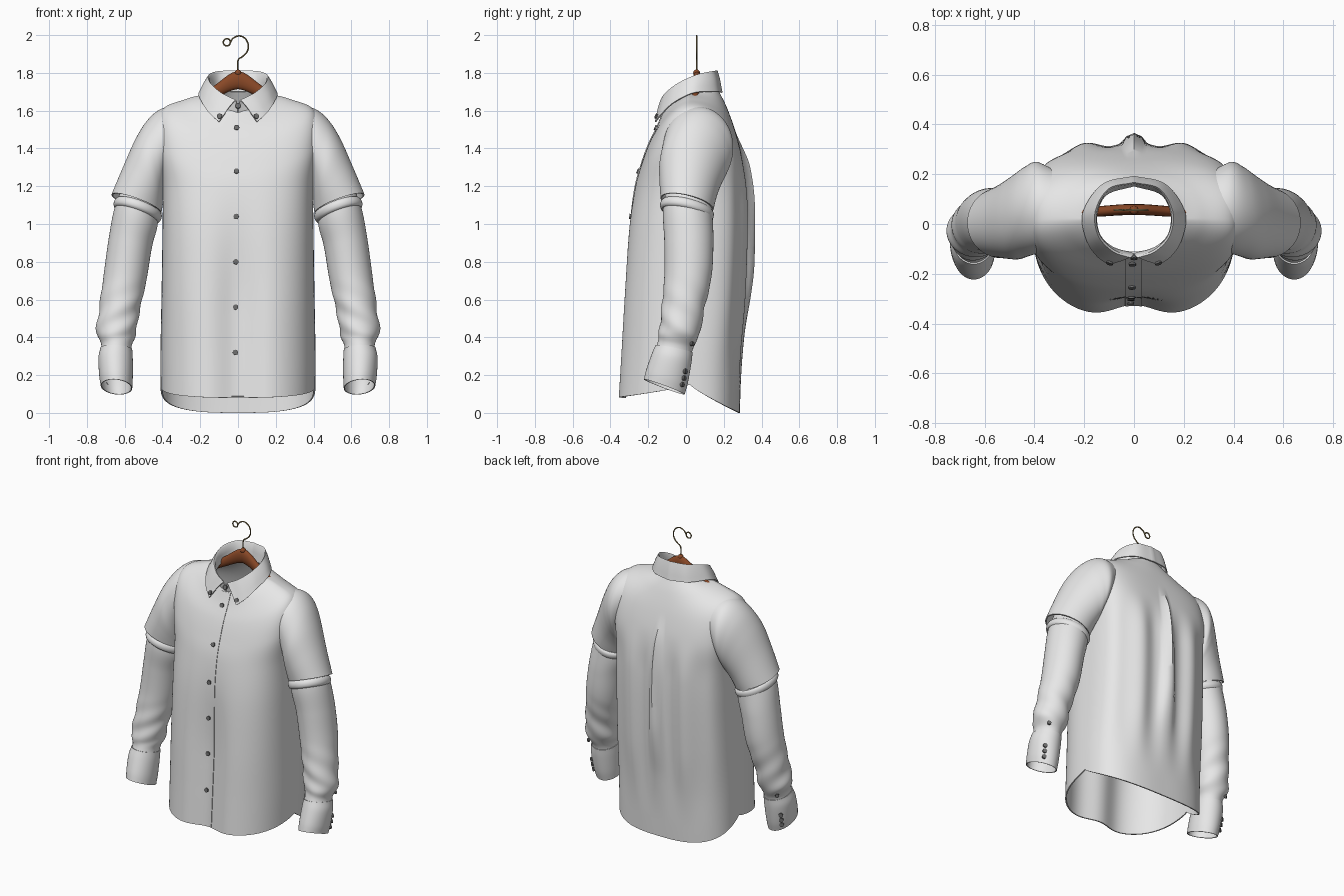
import bpy, bmesh, math
from mathutils import Vector
from mathutils.bvhtree import BVHTree

if "Cube" in bpy.data.objects:
    bpy.data.objects.remove(bpy.data.objects["Cube"])


def material(name, rgb):
    m = bpy.data.materials.new(name)
    m.diffuse_color = (*rgb, 1)
    m.use_nodes = True
    m.node_tree.nodes["Principled BSDF"].inputs["Base Color"].default_value = m.diffuse_color
    return m


CLOTH = material("light grey cloth", (0.85, 0.85, 0.85))
BUTTON = material("dark grey button", (0.15, 0.15, 0.15))
WOOD = material("brown wood", (0.25, 0.065, 0.02))
METAL = material("brass", (0.25, 0.19, 0.08))


def ramp(a, b, v):
    t = max(0, min(1, (v - a) / (b - a)))
    return t * t * (3 - 2 * t)


def spline(keys, n):
    """Catmull-Rom through tuples of numbers, n steps per span."""
    k = [Vector(q) for q in keys]
    k = [2 * k[0] - k[1]] + k + [2 * k[-1] - k[-2]]
    out = []
    for i in range(1, len(k) - 2):
        a, b, c, d = k[i - 1:i + 3]
        for j in range(n):
            t = j / n
            out.append(0.5 * (2 * b + (c - a) * t + (2 * a - 5 * b + 4 * c - d) * t * t
                              + (3 * b - a - 3 * c + d) * t ** 3))
    return out + [k[-2]]


def finish(ob, mat, thick=0, mirror=False, offset=-1):
    ob.data.materials.clear()
    ob.data.materials.append(mat)
    bpy.ops.object.select_all(action='DESELECT')
    ob.select_set(True)
    bpy.context.view_layer.objects.active = ob
    if mirror:
        ob.modifiers.new("mirror", 'MIRROR')
    if thick:
        s = ob.modifiers.new("cloth", 'SOLIDIFY')
        s.thickness, s.offset = thick, offset
    for m in list(ob.modifiers):
        bpy.ops.object.modifier_apply(modifier=m.name)
    bpy.ops.object.shade_smooth_by_angle(angle=math.radians(45))
    return ob


def loft(name, rows, mat, closed=True, caps=False, loop=False, **kw):
    bm = bmesh.new()
    vs = [[bm.verts.new(p) for p in r] for r in rows]
    n = len(rows[0])
    for i in range(len(rows) if loop else len(rows) - 1):
        a, b = vs[i], vs[(i + 1) % len(rows)]
        for j in range(n if closed else n - 1):
            k = (j + 1) % n
            bm.faces.new((a[j], a[k], b[k], b[j]))
    if caps:
        bm.faces.new(vs[-1])
    bmesh.ops.recalc_face_normals(bm, faces=bm.faces)
    me = bpy.data.meshes.new(name)
    bm.to_mesh(me)
    bm.free()
    ob = bpy.data.objects.new(name, me)
    bpy.context.collection.objects.link(ob)
    return finish(ob, mat, **kw)


# --- body: z front, z side, z back, half width, y front, y back,
#     squareness front and back, sharpness of the height change at the sides
body_keys = [
    (0.08, 0.15, 0.00, 0.41, -0.380, 0.285, 2.5, 2.8, 0.6),
    (0.32, 0.35, 0.30, 0.41, -0.365, 0.295, 2.5, 2.8, 0.8),
    (0.62, 0.62, 0.62, 0.405, -0.345, 0.315, 2.6, 3.0, 1),
    (0.95, 0.95, 0.95, 0.40, -0.315, 0.325, 2.7, 3.2, 1),
    (1.18, 1.20, 1.18, 0.40, -0.275, 0.32, 2.8, 3.3, 1),
    (1.32, 1.44, 1.34, 0.425, -0.235, 0.30, 2.8, 3.2, 1.2),
    (1.43, 1.60, 1.49, 0.405, -0.195, 0.262, 2.5, 2.8, 1.5),
    (1.52, 1.66, 1.62, 0.28, -0.150, 0.215, 2.2, 2.3, 1.5),
    (1.60, 1.69, 1.71, 0.165, -0.118, 0.17, 2.0, 2.0, 1.3),
]
rows = []
for zf, zs, zb, hw, yf, yb, nf, nb, pz in spline(body_keys, 8):
    row = []
    for i in range(360):
        a = math.tau * i / 360
        c, s = math.cos(a), math.sin(a)
        n = nb if s > 0 else nf
        x = hw * math.copysign(abs(c) ** (2 / n), c)
        y = 0.02 + (yb - 0.02 if s > 0 else yf - 0.02) * abs(s) ** (2 / n)
        z = zs + ((zb if s > 0 else zf) - zs) * abs(s) ** pz
        if s < 0:    # front dips between two soft lobes
            y += 0.055 * math.exp(-(x / 0.12) ** 2) * ramp(1.3, 0.5, z) * abs(s)
        else:        # back pleat and hanging folds
            w = 0.014 + 0.045 * max(0, 1.5 - z)
            y += 0.03 * math.exp(-(x / w) ** 4) * ramp(1.5, 1.3, z) * ramp(0.4, 0.8, z)
            y += 0.011 * math.cos(math.tau * x / 0.2) * s * ramp(1.4, 1.1, z) * ramp(0.1, 0.6, z)
        row.append((x, y, z))
    rows.append(row)
body = loft("shirt_body", rows, CLOTH, thick=0.008)
tree = BVHTree.FromPolygons([v.co for v in body.data.vertices],
                            [p.vertices for p in body.data.polygons])


def front(x, z, off=0):
    p = tree.ray_cast(Vector((x, -1, z)), Vector((0, 1, 0)))[0]
    return Vector((x, (p.y if p else -0.125) - off, z))


# --- button placket following the front
loft("placket", [[front(x, 0.088 + 1.5 * i / 60, 0.002) for x in (-0.035, -0.018, 0, 0.018, 0.032)]
                 for i in range(61)], CLOTH, closed=False, thick=0.004, offset=0)


# --- sleeves: outer x z, inner x z, y centre, y radius, back tilt
def ring(k, n=64, wrinkle=0):
    xo, zo, xi, zi, yc, ry, tilt = k
    pts = []
    for i in range(n):
        a = math.tau * i / n
        c, s = math.cos(a), math.sin(a)
        mz = (zo + zi) / 2
        f = 1 + wrinkle * math.sin(3 * a + mz * 45) * ramp(0.34, 0.42, mz) * ramp(0.75, 0.5, mz)
        pts.append(Vector(((xo + xi) / 2 + f * c * (xo - xi) / 2, yc + f * s * ry,
                           mz + c * (zo - zi) / 2 + tilt * s)))
    return pts


short_keys = [
    (0.31, 1.625, 0.36, 1.26, 0.06, 0.165, 0),
    (0.40, 1.613, 0.385, 1.20, 0.065, 0.185, 0),
    (0.475, 1.555, 0.39, 1.15, 0.05, 0.182, 0),
    (0.54, 1.455, 0.395, 1.12, 0.03, 0.172, -0.01),
    (0.605, 1.31, 0.40, 1.09, 0.015, 0.155, -0.02),
    (0.67, 1.155, 0.405, 1.06, 0.005, 0.14, -0.03),
]
loft("short_sleeve", [ring(k) for k in spline(short_keys, 8)], CLOTH, thick=0.008, mirror=True)

long_keys = [
    (0.61, 1.20, 0.43, 1.12, 0.015, 0.12, -0.03),
    (0.655, 1.08, 0.425, 1.00, 0.01, 0.132, -0.02),
    (0.685, 0.92, 0.455, 0.88, 0.015, 0.13, -0.01),
    (0.71, 0.74, 0.485, 0.70, 0.01, 0.125, 0),
    (0.738, 0.53, 0.525, 0.52, -0.02, 0.112, 0),
    (0.75, 0.43, 0.54, 0.42, -0.035, 0.107, -0.01),
    (0.725, 0.365, 0.562, 0.36, -0.055, 0.093, -0.02),
    (0.728, 0.32, 0.563, 0.31, -0.068, 0.095, -0.02),
]
loft("long_sleeve", [ring(k, wrinkle=0.035) for k in spline(long_keys, 10)], CLOTH,
     thick=0.008, mirror=True)

cuff_keys = [
    (0.728, 0.345, 0.560, 0.335, -0.063, 0.098, -0.02),
    (0.739, 0.29, 0.557, 0.28, -0.077, 0.105, -0.025),
    (0.735, 0.20, 0.557, 0.19, -0.10, 0.110, -0.035),
    (0.727, 0.145, 0.560, 0.13, -0.115, 0.108, -0.04),
]
cuff_rows = [ring(k) for k in spline(cuff_keys, 6)]
loft("cuff", cuff_rows, CLOTH, thick=0.006, mirror=True)

# --- rolled band below each short sleeve
base = ring((0.642, 1.112, 0.42, 1.035, 0.005, 0.126, -0.03))
mid = sum(base, Vector()) / len(base)
axis = (base[16] - mid).cross(base[0] - mid).normalized()
loft("sleeve_roll", [[p + (p - mid).normalized() * 0.016 * math.cos(b) + axis * 0.026 * math.sin(b)
                      for p in base] for b in (math.tau * i / 12 for i in range(12))],
     CLOTH, loop=True, mirror=True)

# --- collar: inner stand, top fold and outer leaf with points
stand = [(0, .155, 1.70), (.11, .12, 1.70), (.150, .04, 1.685), (.138, -.045, 1.65),
         (.08, -.098, 1.615), (0, -.12, 1.59)]
fold = [(0, .165, 1.808), (.10, .14, 1.806), (.152, .05, 1.785), (.14, -.045, 1.74),
        (.08, -.108, 1.69), (.008, -.132, 1.655)]
leaf = [(0, .19, 1.695), (.125, .158, 1.70), (.203, .045, 1.695), (.190, -.06, 1.645),
        (.15, -.125, 1.585), (.1, -.162, 1.54)]
S, F, L = (spline(k, 8) for k in (stand, fold, leaf))
rows = []
for s, f, l in zip(S, F, L):
    out = Vector((l.x - f.x, l.y - f.y, 0)) * 0.2
    rows.append([s, s.lerp(f, 0.5), f - Vector((0, 0, 0.006)), f + out * 0.4,
                 f.lerp(l, 0.35) + out * 0.5, f.lerp(l, 0.7) + out * 0.2, l])
rows = [[Vector((-p.x, p.y, p.z)) for p in r] for r in rows[:0:-1]] + rows
loft("collar", rows, CLOTH, closed=False, thick=0.007, offset=0)


# --- buttons
def button(name, at, normal, r=0.014):
    bpy.ops.mesh.primitive_cylinder_add(vertices=20, radius=r, depth=0.012, location=at,
                                        rotation=Vector(normal).to_track_quat('Z', 'Y').to_euler())
    ob = bpy.context.object
    ob.name = name
    finish(ob, BUTTON)


for z in (1.51, 1.28, 1.04, 0.80, 0.56, 0.32):
    button("front_button", front(-0.010 + 0.006 * (z - 1), z, 0.006), (0, -1, 0.1 + 0.3 * (z > 1.2)))
button("neck_button", (0, -0.135, 1.625), (0, -1, 0.4))
for sx in (-1, 1):
    button("collar_button", (sx * 0.097, -0.156, 1.57), (sx * 0.3, -1, 0.4))
    for z in (0.15, 0.185, 0.22):
        p = min((r[9] for r in cuff_rows), key=lambda q: abs(q.z - z))
        button("cuff_button", (sx * (p.x + 0.001), p.y + 0.002, z), (sx * 0.6, 1, 0), 0.014)
    button("sleeve_button", (sx * 0.705, 0.033, 0.365), (sx * 0.7, 1, 0), 0.012)

# --- wooden hanger: x, z top, z bottom, y, half thickness
hanger_keys = [
    (0, 1.812, 1.715, 0.058, 0.022), (0.05, 1.79, 1.70, 0.057, 0.022),
    (0.15, 1.715, 1.650, 0.050, 0.021), (0.28, 1.64, 1.585, 0.043, 0.020),
    (0.38, 1.585, 1.54, 0.035, 0.018), (0.40, 1.57, 1.55, 0.033, 0.008),
]
loft("hanger", [[(x, y + h * math.cos(a), (zt + zb) / 2 + (zt - zb) / 2 * math.sin(a))
                 for a in (math.tau * i / 16 for i in range(16))]
                for x, zt, zb, y, h in spline(hanger_keys, 6)], WOOD, caps=True, mirror=True)
bpy.ops.mesh.primitive_uv_sphere_add(segments=16, ring_count=10, radius=0.018, location=(0, 0.056, 1.800))
bpy.context.object.name = "hanger_knob"
finish(bpy.context.object, WOOD)

# --- wire hook ending in a small loop
path = [(0, 1.79), (0, 1.865), (0.022, 1.885), (0.047, 1.91), (0.055, 1.945), (0.04, 1.98),
        (0.008, 1.996), (-0.025, 1.984), (-0.04, 1.962)]
path += [(-0.059 + 0.019 * math.cos(a), 1.962 - 0.019 * math.sin(a))
         for a in (math.tau * i / 8 for i in range(1, 9))]
pts = spline(path, 4)
cu = bpy.data.curves.new("hook", 'CURVE')
cu.dimensions, cu.bevel_depth, cu.bevel_resolution, cu.use_fill_caps = '3D', 0.004, 2, True
sp = cu.splines.new('POLY')
sp.points.add(len(pts) - 1)
for q, p in zip(sp.points, pts):
    q.co = (p[0], 0.056, p[1], 1)
hook = bpy.data.objects.new("hook", cu)
bpy.context.collection.objects.link(hook)
bpy.ops.object.select_all(action='DESELECT')
hook.select_set(True)
bpy.context.view_layer.objects.active = hook
bpy.ops.object.convert(target='MESH')
finish(bpy.context.object, METAL)
